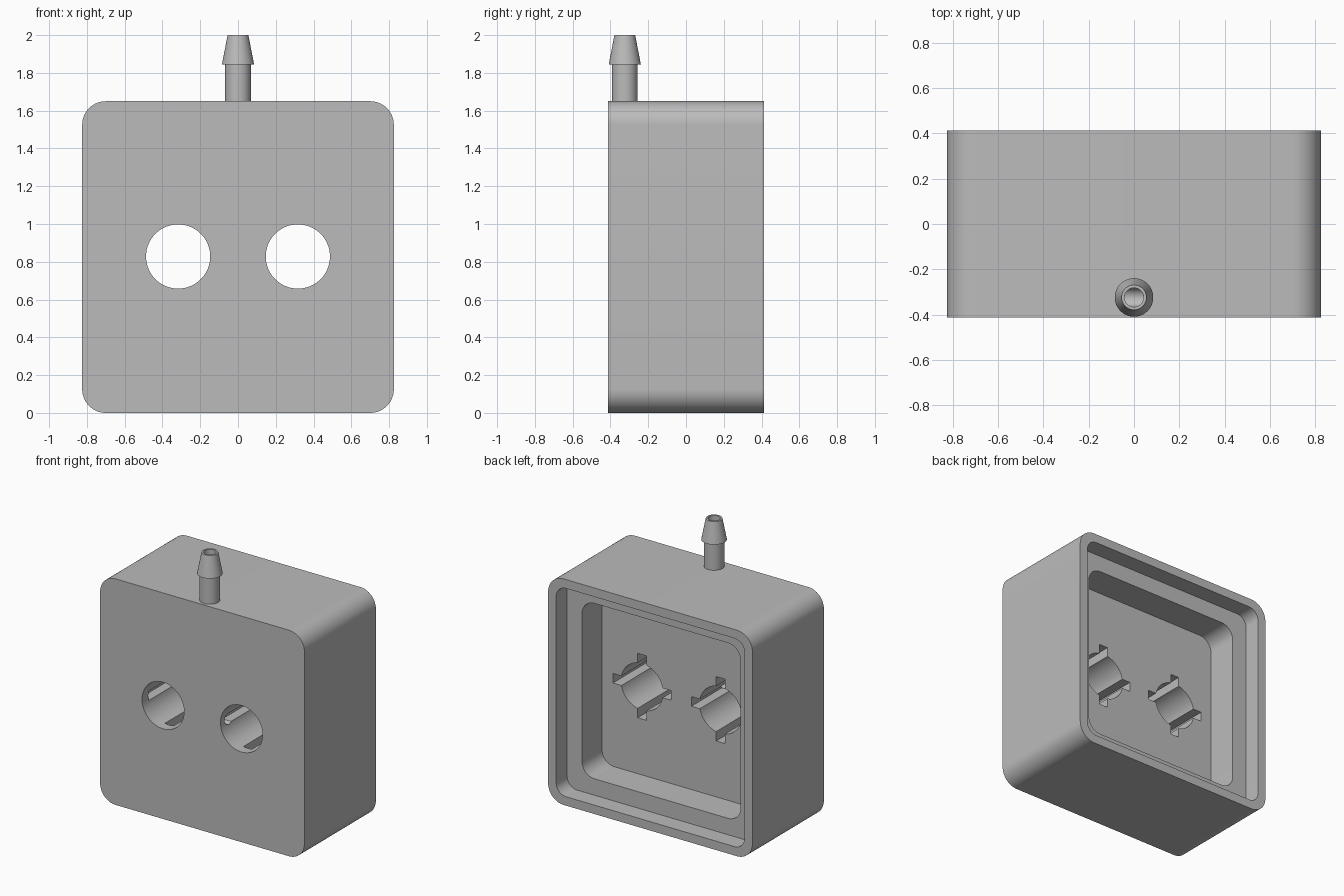
import bpy, bmesh, math
from mathutils import Matrix

if "Cube" in bpy.data.objects:
    bpy.data.objects.remove(bpy.data.objects["Cube"])

HALF, DEPTH, MID = 0.825, 0.412, 0.825      # half width, half depth, centre height
SPOUT_Y, BORE_R = -0.324, 0.042
FLOOR_Y, SHELF_Y = 0.055, 0.285

grey = bpy.data.materials.new("plain grey")
grey.diffuse_color = (0.5, 0.5, 0.5, 1)
grey.use_nodes = True
grey.node_tree.nodes["Principled BSDF"].inputs["Base Color"].default_value = grey.diffuse_color


def make(name, bm):
    bmesh.ops.recalc_face_normals(bm, faces=bm.faces)
    mesh = bpy.data.meshes.new(name)
    bm.to_mesh(mesh)
    bm.free()
    mesh.materials.append(grey)
    ob = bpy.data.objects.new(name, mesh)
    bpy.context.collection.objects.link(ob)
    return ob


def rounded_block(name, half, radius, y0, y1, steps=14):
    """Rounded square in the XZ plane, extruded along Y."""
    bm = bmesh.new()
    ring = []
    for q, (sx, sz) in enumerate([(1, 1), (-1, 1), (-1, -1), (1, -1)]):
        for i in range(steps + 1):
            a = (q + i / steps) * math.pi / 2
            c = half - radius
            ring.append(bm.verts.new((sx * c + radius * math.cos(a), y0,
                                      MID + sz * c + radius * math.sin(a))))
    face = bm.faces.new(ring)
    ext = bmesh.ops.extrude_face_region(bm, geom=[face])
    for v in ext["geom"]:
        if isinstance(v, bmesh.types.BMVert):
            v.co.y = y1
    return make(name, bm)


def rod(name, radius, length, centre, axis, sides=64):
    bm = bmesh.new()
    rot = {"X": Matrix.Rotation(math.pi / 2, 4, "Y"),
           "Y": Matrix.Rotation(math.pi / 2, 4, "X"), "Z": Matrix()}[axis]
    bmesh.ops.create_cone(bm, cap_ends=True, segments=sides, radius1=radius,
                          radius2=radius, depth=length,
                          matrix=Matrix.Translation(centre) @ rot)
    return make(name, bm)


def bar(name, size, centre):
    bm = bmesh.new()
    bmesh.ops.create_cube(bm, size=1, matrix=Matrix.Translation(centre) @ Matrix.Diagonal((*size, 1)))
    return make(name, bm)


def cut(target, cutter):
    mod = target.modifiers.new("cut", "BOOLEAN")
    mod.operation, mod.solver, mod.object = "DIFFERENCE", "EXACT", cutter
    bpy.context.view_layer.objects.active = target
    bpy.ops.object.modifier_apply(modifier=mod.name)
    bpy.data.objects.remove(cutter)


# Housing with a stepped recess open at the back
housing = rounded_block("housing", HALF, 0.125, -DEPTH, DEPTH)
cut(housing, rounded_block("rim_cutter", 0.76, 0.08, SHELF_Y, 0.6))
cut(housing, rounded_block("recess_cutter", 0.64, 0.1, FLOOR_Y, 0.5))

# Two through holes, each with four keyway slots from the recess side
for x in (-0.317, 0.317):
    cut(housing, rod("hole_cutter", 0.17, 1.2, (x, 0, MID + 0.003), "Y"))
    y0, y1 = -0.34, 0.15
    length, mid_y = y1 - y0, (y0 + y1) / 2
    cut(housing, bar("slot_cutter", (0.47, length, 0.07), (x, mid_y, MID + 0.003)))
    cut(housing, bar("slot_cutter", (0.07, length, 0.47), (x, mid_y, MID + 0.003)))

# Internal channel from the spout to both holes
cut(housing, rod("cross_channel_cutter", BORE_R, 0.5, (0, SPOUT_Y, MID), "X", 32))
cut(housing, rod("down_channel_cutter", BORE_R, 1.0, (0, SPOUT_Y, MID + 0.5), "Z", 32))

# Barbed hose spout, lathed from a closed profile
profile = [(BORE_R, 1.65), (0.068, 1.65), (0.068, 1.845), (0.085, 1.845),
           (0.055, 2.0), (BORE_R, 2.0)]
bm = bmesh.new()
verts = [bm.verts.new((r, SPOUT_Y, z)) for r, z in profile]
edges = [bm.edges.new((verts[i], verts[(i + 1) % len(verts)])) for i in range(len(verts))]
bmesh.ops.spin(bm, geom=verts + edges, cent=(0, SPOUT_Y, 0), axis=(0, 0, 1),
               angle=math.tau, steps=48, use_duplicate=False)
bmesh.ops.remove_doubles(bm, verts=bm.verts, dist=1e-5)
# drop the hidden face ring resting on the housing
low = [f for f in bm.faces if all(v.co.z < 1.651 for v in f.verts)]
bmesh.ops.delete(bm, geom=low, context="FACES")
spout = make("spout", bm)

# Smooth curved walls, keep edges crisp
for ob in (housing, spout):
    bpy.ops.object.select_all(action="DESELECT")
    ob.select_set(True)
    bpy.context.view_layer.objects.active = ob
    bpy.ops.object.shade_smooth_by_angle(angle=math.radians(25))
